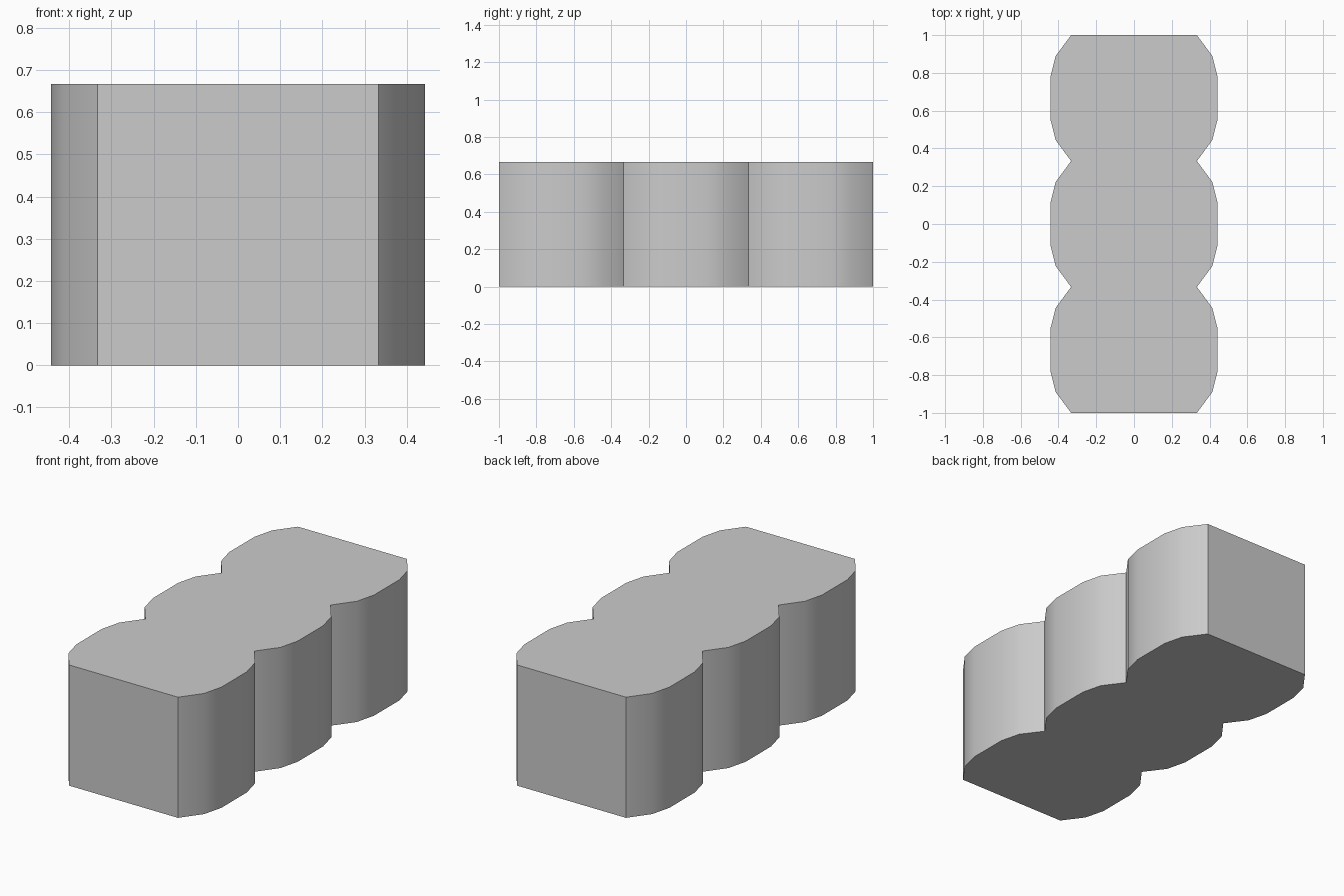
import bpy, bmesh, math

if "Cube" in bpy.data.objects:
    bpy.data.objects.remove(bpy.data.objects["Cube"])

HEIGHT = 0.667
PITCH = 2 / 3                      # length of one scallop
# half-width across one scallop, start to end
BULGE = [0.333, 0.415, 0.443, 0.443, 0.415]

# right-hand scalloped edge, front to back
right = [(x, -1 + lobe * PITCH + i * PITCH / 5)
         for lobe in range(3) for i, x in enumerate(BULGE)]
# spacing of the facets inside each lobe (even sixths, flat middle twice as long)
STEPS = [0, 1, 2, 4, 5]
right = [(x, -1 + lobe * PITCH + s * PITCH / 6)
         for lobe in range(3) for x, s in zip(BULGE, STEPS)]
right.append((BULGE[0], 1.0))
outline = right + [(-x, y) for x, y in reversed(right)]

# solid block extruded from the outline
bm = bmesh.new()
base = bm.faces.new([bm.verts.new((x, y, 0)) for x, y in outline])
top = bmesh.ops.extrude_face_region(bm, geom=[base], use_keep_orig=True)
bmesh.ops.translate(bm, vec=(0, 0, HEIGHT),
                    verts=[v for v in top["geom"] if isinstance(v, bmesh.types.BMVert)])
bmesh.ops.recalc_face_normals(bm, faces=bm.faces)
mesh = bpy.data.meshes.new("scalloped_block")
bm.to_mesh(mesh)
bm.free()
block = bpy.data.objects.new("scalloped_block", mesh)
bpy.context.collection.objects.link(block)

# smooth lobes, crisp creases and rims
bpy.context.view_layer.objects.active = block
block.select_set(True)
bpy.ops.object.shade_smooth_by_angle(angle=math.radians(30))
